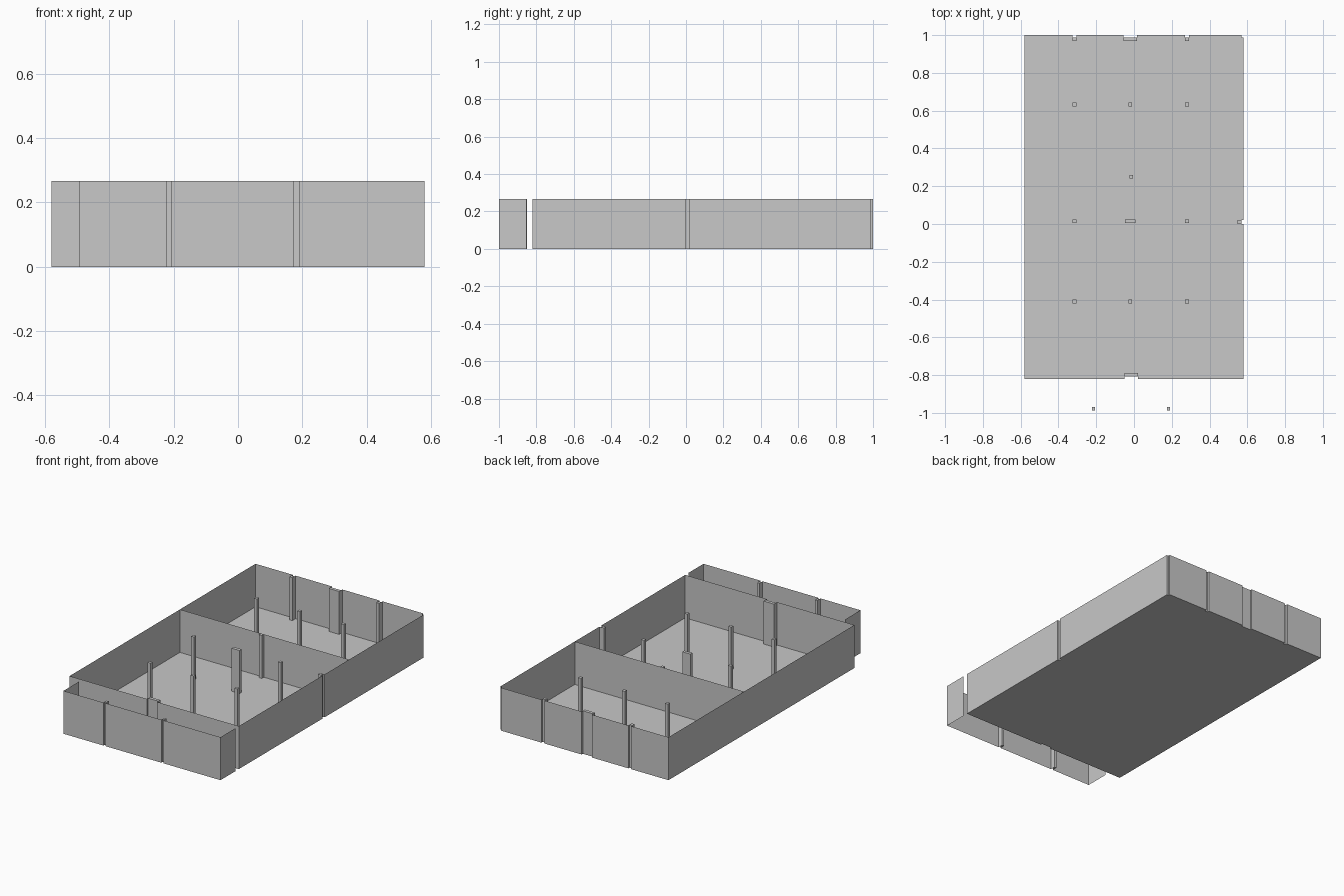
import bpy
import bmesh
from mathutils import Vector

if "Cube" in bpy.data.objects:
    bpy.data.objects.remove(bpy.data.objects["Cube"])

HEIGHT = 0.266
POST = 0.02
RECESS = 0.012

grey = bpy.data.materials.new("plain_grey")
grey.use_nodes = True
grey.diffuse_color = (0.58, 0.58, 0.58, 1)
grey.node_tree.nodes["Principled BSDF"].inputs["Base Color"].default_value = grey.diffuse_color


def finish(name, bm):
    mesh = bpy.data.meshes.new(name)
    bm.to_mesh(mesh)
    bm.free()
    mesh.materials.append(grey)
    obj = bpy.data.objects.new(name, mesh)
    bpy.context.collection.objects.link(obj)
    return obj


def post(name, x, y, sx=POST, sy=POST):
    """Full-height rectangular post."""
    bm = bmesh.new()
    bmesh.ops.create_cube(bm, size=1)
    for v in bm.verts:
        v.co = (x + v.co.x * sx, y + v.co.y * sy, (v.co.z + 0.5) * HEIGHT)
    finish(name, bm)


def run(start, end, recesses=()):
    """Straight wall run, stepping inwards (to its left) around embedded posts."""
    a, b = Vector(start), Vector(end)
    along = (b - a).normalized()
    inward = Vector((-along.y, along.x))
    points = [a]
    for centre, width in recesses:
        c = Vector(centre)
        p, q = c - along * width / 2, c + along * width / 2
        points += [p, p + inward * RECESS, q + inward * RECESS, q]
        # the post sits on the inner side of the step
        m = c + inward * (RECESS + POST / 2)
        size = (width, POST) if abs(along.x) > 0.5 else (POST, width)
        post("wall_post", m.x, m.y, *size)
    return points


def ribbon(name, points, closed=False):
    """Thin upright wall following a plan outline."""
    bm = bmesh.new()
    low = [bm.verts.new((p[0], p[1], 0)) for p in points]
    high = [bm.verts.new((p[0], p[1], HEIGHT)) for p in points]
    n = len(points)
    for i in range(n if closed else n - 1):
        j = (i + 1) % n
        bm.faces.new((low[i], low[j], high[j], high[i]))
    finish(name, bm)


# Main hall outline, anticlockwise from the front corner
W, FRONT, BACK = 0.58, -0.82, 1.0
WIDE = 0.07
columns_x = (0.28, -0.02, -0.315)
outline = run((-W, FRONT), (W, FRONT), [((-0.015, FRONT), WIDE)])
outline += run((W, FRONT), (W, BACK), [((W, 0.01), POST)])
outline += [Vector((W, BACK - RECESS)), Vector((W - RECESS, BACK - RECESS))]
outline += run((W - RECESS, BACK), (-W, BACK),
               [((x, BACK), WIDE if x == -0.02 else POST) for x in columns_x])
outline += [Vector((-W, BACK))]

ribbon("outer_walls", outline, closed=True)

floor = bmesh.new()
floor.faces.new([floor.verts.new((p.x, p.y, 0)) for p in outline])
finish("floor", floor)

# Partition across the hall
ribbon("partition_wall", [(-W, 0.26), (W, 0.26)])
post("partition_post", -0.015, 0.25)

# Free-standing columns
for y in (-0.41, 0.015, 0.632):
    for x in columns_x:
        central = x == -0.02 and y == 0.015
        post("column", x, y, 0.055 if central else POST)

# Separate front screen with short returns
left, screen_y = -0.495, -1.0
screen = [Vector((left, -0.85))]
screen += run((left, screen_y), (W, screen_y),
              [((-0.215, screen_y), 0.015), ((0.182, screen_y), 0.015)])
screen += [Vector((W, screen_y)), Vector((W, -0.853))]
ribbon("front_screen", screen)
